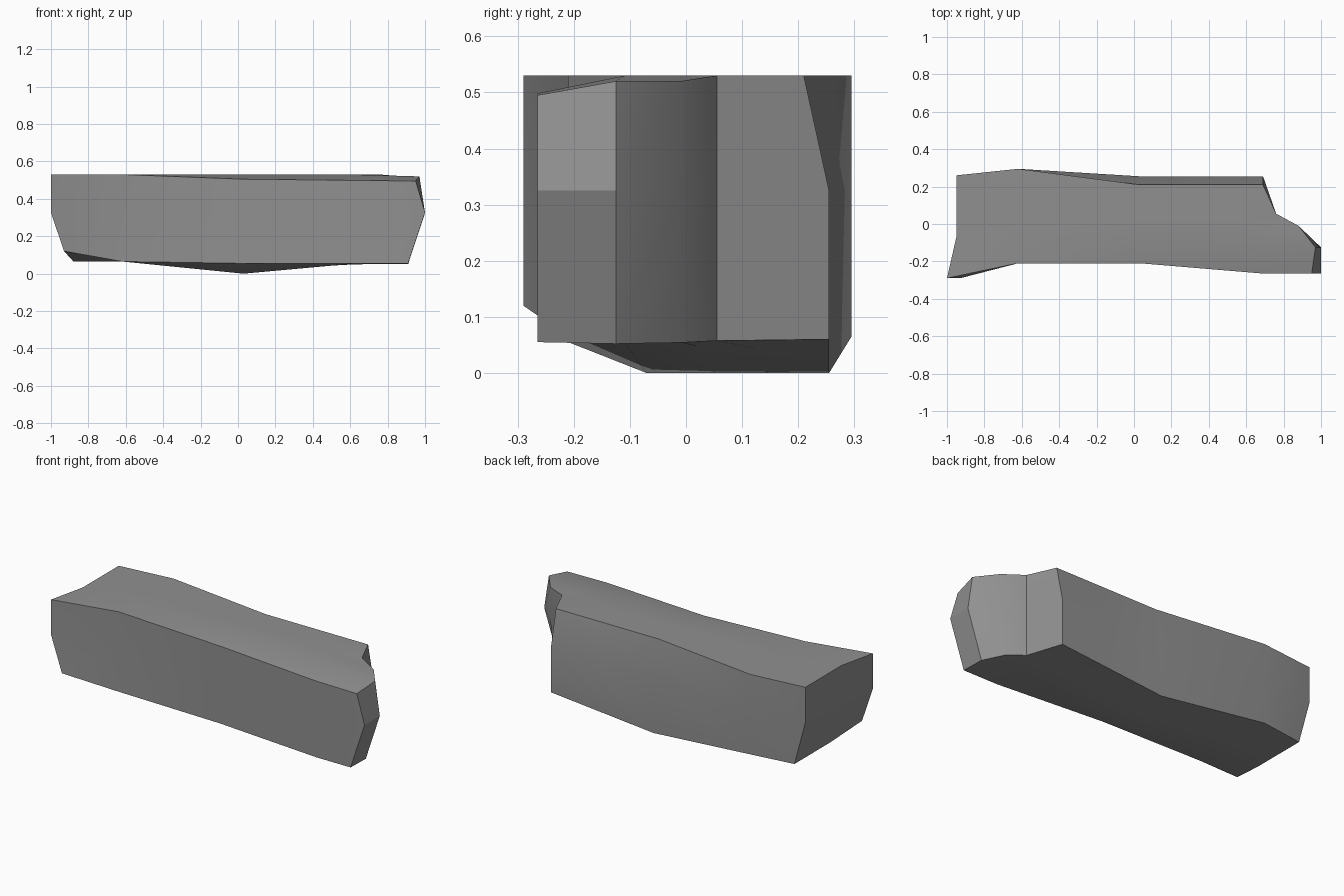
import bpy
import bmesh
import math
from mathutils import Vector

default_cube = bpy.data.objects.get("Cube")
if default_cube:
    bpy.data.objects.remove(default_cube, do_unlink=True)


def ramp(value, *stops):
    """Piecewise linear curve through (position, height) stops."""
    for (a, low), (b, high) in zip(stops, stops[1:]):
        if value <= b:
            t = max(0, (value - a) / (b - a))
            return low + (high - low) * t
    return stops[-1][1]


def make_material(name, color):
    material = bpy.data.materials.new(name)
    material.use_nodes = True
    material.diffuse_color = color
    shader = next(n for n in material.node_tree.nodes if n.type == 'BSDF_PRINCIPLED')
    shader.inputs["Base Color"].default_value = color
    return material


# Plan of the stone: rows run from the left end to the right end, front to back
COLUMNS = (0, .3, .55, .75, 1)


def plan_row(front, back):
    front, back = Vector(front), Vector(back)
    return [front.lerp(back, t) for t in COLUMNS]


plan = [
    [Vector(p) for p in ((-1, -.29), (-.95, -.07), (-.95, .05), (-.95, .15), (-.95, .26))],
    plan_row((-.62, -.21), (-.62, .295)),
    plan_row((.03, -.21), (.03, .255)),
    plan_row((.69, -.265), (.45, .255)),
    [Vector(p) for p in ((1, -.265), (1, -.125), (.88, -.01), (.76, .055), (.69, .255))],
]
ROWS, COLS, LEVELS = len(plan), len(COLUMNS), 3


def stone_point(row, col, level):
    """Shape the plan into a block with sloping edges and chipped ends."""
    x, y = plan[row][col]
    front, back = col == 0, col == COLS - 1
    first, last = row == 0, row == ROWS - 1
    if level == 2:
        z = ramp(x, (-.62, .53), (.03, .505), (1, .495)) if front else .53
        if last and col in (1, 2):
            z = .52
        if last and col < 2:
            x -= .03 if col else .05
        if back:
            y -= ramp(x, (-.62, 0), (.03, .045))
    elif level == 1:
        z = .325
    else:
        if first:
            x += .07
        if last and col < 3:
            x -= .03 if col == 2 else .09
        if front:
            z = ramp(x, (-.93, .12), (-.62, .065), (.03, .055))
        else:
            z = ramp(x, (-.62, .065), (.03, 0), (.69, .06), (.91, .052))
    return x, y, z


# Surface of the stone: top, underside, long sides and ends
bm = bmesh.new()
verts = {}


def vert(key):
    if key not in verts:
        verts[key] = bm.verts.new(stone_point(*key))
    return verts[key]


def skin(count_a, count_b, place):
    for a in range(count_a - 1):
        for b in range(count_b - 1):
            corners = ((a, b), (a + 1, b), (a + 1, b + 1), (a, b + 1))
            bm.faces.new([vert(place(*c)) for c in corners])


for level in (0, LEVELS - 1):
    skin(ROWS, COLS, lambda a, b: (a, b, level))
for col in (0, COLS - 1):
    skin(ROWS, LEVELS, lambda a, b: (a, col, b))
for row in (0, ROWS - 1):
    skin(COLS, LEVELS, lambda a, b: (row, a, b))
bmesh.ops.recalc_face_normals(bm, faces=bm.faces)

mesh = bpy.data.meshes.new("stone_block")
bm.to_mesh(mesh)
bm.free()
stone = bpy.data.objects.new("stone_block", mesh)
bpy.context.collection.objects.link(stone)
mesh.materials.append(make_material("stone_grey", (.28, .28, .28, 1)))

# Soft surfaces with crisp edges
bpy.ops.object.select_all(action='DESELECT')
stone.select_set(True)
bpy.context.view_layer.objects.active = stone
bpy.ops.object.shade_smooth_by_angle(angle=math.radians(30))
